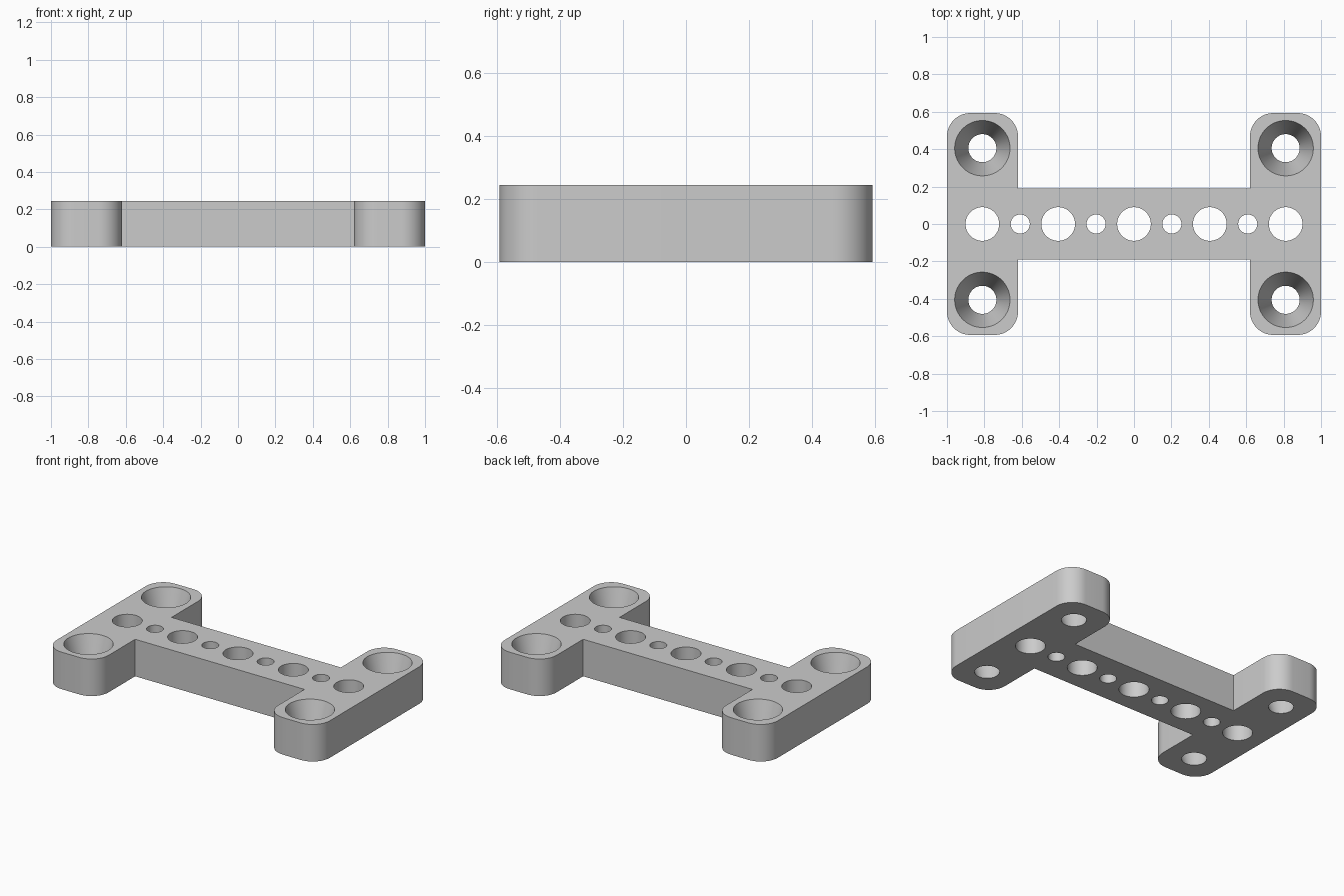
import bpy, bmesh, math
from mathutils import Matrix

if "Cube" in bpy.data.objects:
    bpy.data.objects.remove(bpy.data.objects["Cube"], do_unlink=True)

HEIGHT = 0.245
HALF_X, HALF_Y = 1.0, 0.593      # overall half sizes
ARM_X, BAR_Y = 0.62, 0.19        # inner edge of the arms, half depth of the bar
CORNER = 0.125                   # rounding of the arm ends
PITCH = 0.2027                   # spacing of the hole row

gray = bpy.data.materials.new("plain gray")
gray.use_nodes = True
gray.diffuse_color = (0.6, 0.6, 0.6, 1)
gray.node_tree.nodes["Principled BSDF"].inputs["Base Color"].default_value = (0.6, 0.6, 0.6, 1)


def make_object(name, bm):
    bmesh.ops.recalc_face_normals(bm, faces=bm.faces)
    mesh = bpy.data.meshes.new(name)
    bm.to_mesh(mesh)
    bm.free()
    mesh.materials.append(gray)
    obj = bpy.data.objects.new(name, mesh)
    bpy.context.collection.objects.link(obj)
    return obj


def arc(cx, cy, start, steps=12):
    angles = [math.radians(start + 90 * i / steps) for i in range(steps + 1)]
    return [(cx + CORNER * math.cos(a), cy + CORNER * math.sin(a)) for a in angles]


# Plate outline: one quarter, mirrored around both axes
end_y = HALF_Y - CORNER
quarter = (arc(HALF_X - CORNER, end_y, 0) + arc(ARM_X + CORNER, end_y, 90)
           + [(ARM_X, BAR_Y)])
back = quarter + [(-x, y) for x, y in reversed(quarter)]
outline = back + [(x, -y) for x, y in reversed(back)]

bm = bmesh.new()
base = bm.faces.new([bm.verts.new((x, y, 0)) for x, y in outline])
top = bmesh.ops.extrude_face_region(bm, geom=[base])["geom"]
bmesh.ops.translate(bm, vec=(0, 0, HEIGHT),
                    verts=[v for v in top if isinstance(v, bmesh.types.BMVert)])
plate = make_object("mounting_plate", bm)


# Cutter for all holes: straight row plus tapered screw holes
def add_hole(bm, x, y, r_bottom, r_top):
    extra = 0.2                                  # overshoot above and below
    grow = (r_top - r_bottom) * extra
    bmesh.ops.create_cone(bm, cap_ends=True, segments=64,
                          radius1=r_bottom - grow, radius2=r_top + grow,
                          depth=HEIGHT * (1 + 2 * extra),
                          matrix=Matrix.Translation((x, y, HEIGHT / 2)))


bm = bmesh.new()
for i in range(-4, 5):
    r = 0.09 if i % 2 == 0 else 0.051
    add_hole(bm, i * PITCH, 0, r, r)
for sx in (-1, 1):
    for sy in (-1, 1):
        add_hole(bm, sx * 4 * PITCH, sy * 2 * PITCH, 0.075, 0.148)
cutter = make_object("hole_cutter", bm)
cutter.hide_render = True

# Cut the holes and shade
cut = plate.modifiers.new("holes", "BOOLEAN")
cut.operation = "DIFFERENCE"
cut.solver = "EXACT"
cut.object = cutter
bpy.ops.object.select_all(action="DESELECT")
plate.select_set(True)
bpy.context.view_layer.objects.active = plate
bpy.ops.object.modifier_apply(modifier=cut.name)
bpy.data.objects.remove(cutter, do_unlink=True)
bpy.ops.object.shade_smooth_by_angle(angle=math.radians(30))
